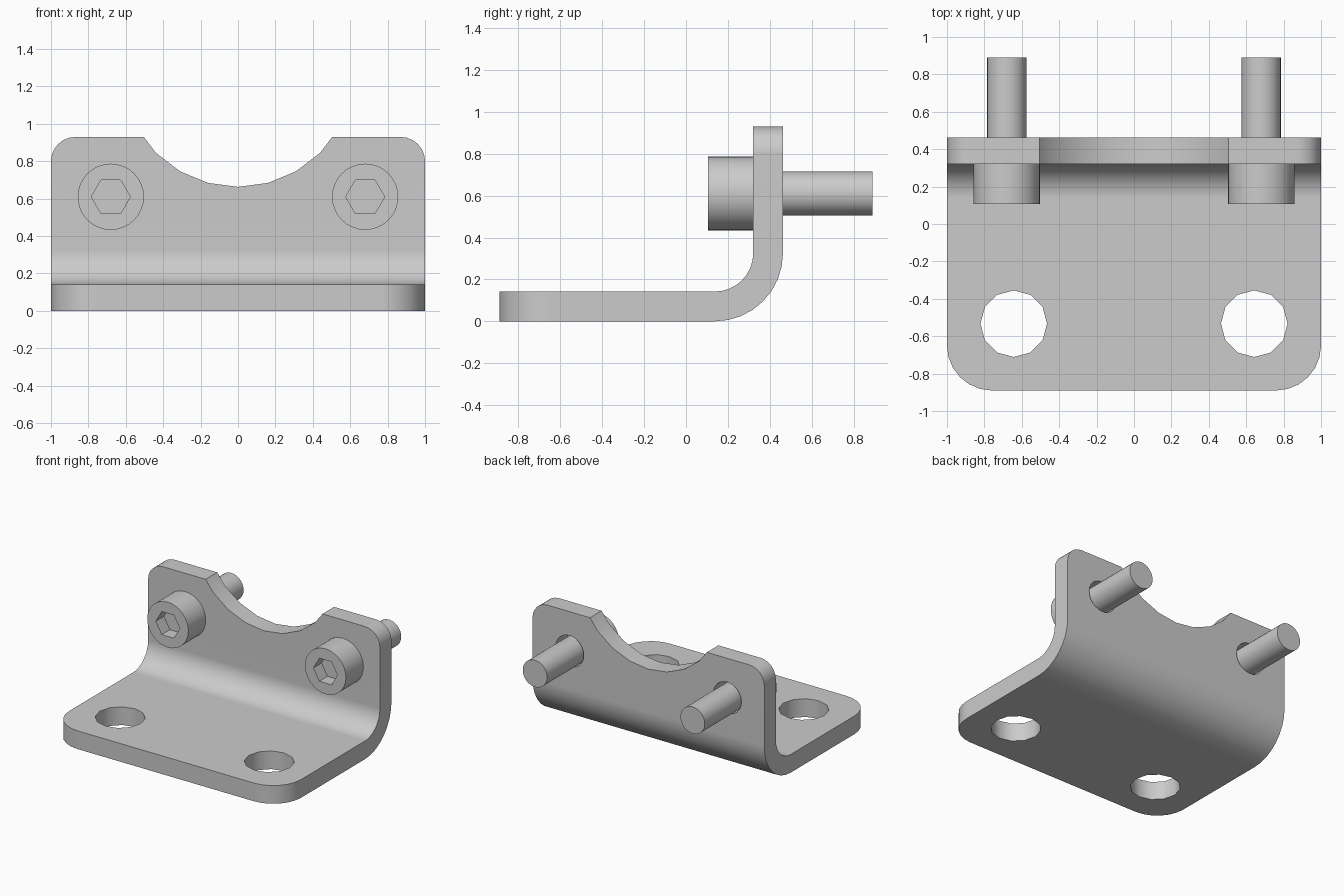
import bpy, bmesh
from math import radians, sin, cos, pi
from mathutils import Matrix, Vector

if "Cube" in bpy.data.objects:
    bpy.data.objects.remove(bpy.data.objects["Cube"])

T = 0.142                      # sheet thickness
FRONT, BACK, TOP = -0.89, 0.463, 0.93
R_OUT = 0.325                  # outer bend radius


def to_object(name, bm):
    bmesh.ops.recalc_face_normals(bm, faces=bm.faces)
    me = bpy.data.meshes.new(name)
    bm.to_mesh(me)
    bm.free()
    ob = bpy.data.objects.new(name, me)
    bpy.context.collection.objects.link(ob)
    return ob


def cylinder(name, r, n, loc, depth, axis='Y', spin=0):
    bm = bmesh.new()
    m = Matrix.Translation(loc)
    if axis == 'Y':
        m = m @ Matrix.Rotation(pi / 2, 4, 'X')
    m = m @ Matrix.Rotation(radians(spin), 4, 'Z')
    bmesh.ops.create_cone(bm, cap_ends=True, segments=n, radius1=r,
                          radius2=r, depth=depth, matrix=m)
    return to_object(name, bm)


def activate(ob):
    bpy.ops.object.select_all(action='DESELECT')
    ob.select_set(True)
    bpy.context.view_layer.objects.active = ob


def cut(ob, cutter):
    activate(ob)
    mod = ob.modifiers.new("cut", 'BOOLEAN')
    mod.operation, mod.solver, mod.object = 'DIFFERENCE', 'EXACT', cutter
    bpy.ops.object.modifier_apply(modifier=mod.name)
    bpy.data.objects.remove(cutter, do_unlink=True)


def smooth(ob):
    activate(ob)
    bpy.ops.object.shade_smooth_by_angle(angle=radians(40))
    mod = ob.modifiers.new("normals", 'WEIGHTED_NORMAL')
    mod.keep_sharp = True


# Bent sheet: L profile swept along x
def bend(r, steps=8):
    cy, cz = BACK - R_OUT, R_OUT
    return [(cy + r * sin(a), cz - r * cos(a))
            for a in (pi / 2 * i / steps for i in range(steps + 1))]


profile = ([(FRONT, 0)] + bend(R_OUT) + [(BACK, TOP), (BACK - T, TOP)]
           + bend(R_OUT - T)[::-1] + [(FRONT, T)])
bm = bmesh.new()
face = bm.faces.new([bm.verts.new((-1, y, z)) for y, z in profile])
ext = bmesh.ops.extrude_face_region(bm, geom=[face])
bmesh.ops.translate(bm, vec=(2, 0, 0),
                    verts=[v for v in ext['geom'] if isinstance(v, bmesh.types.BMVert)])
bmesh.ops.recalc_face_normals(bm, faces=bm.faces)


# Rounded corners of the foot and of the upright plate
def round_corners(test, radius, segments):
    edges = [e for e in bm.edges if all(test(v.co) for v in e.verts)
             and abs(e.verts[0].co.x - e.verts[1].co.x) < 0.01]
    bmesh.ops.bevel(bm, geom=edges, offset=radius, segments=segments,
                    profile=0.5, affect='EDGES')


round_corners(lambda c: abs(c.y - FRONT) < 1e-4, 0.24, 6)
round_corners(lambda c: abs(c.z - TOP) < 1e-4, 0.13, 6)
bracket = to_object("bracket", bm)

# Round notch, foot holes and bolt holes
cut(bracket, cylinder("notch_cutter", 0.62, 24, (0, 0.4, 1.283), 0.6))
for s in (-1, 1):
    cut(bracket, cylinder("foot_hole_cutter", 0.178, 12, (s * 0.643, -0.533, T / 2), 0.4, 'Z'))
    cut(bracket, cylinder("bolt_hole_cutter", 0.122, 24, (s * 0.68, 0.4, 0.622), 0.4))
smooth(bracket)

# Socket-head bolts
HEAD_FRONT, HEAD_BACK, SHAFT_END = 0.106, BACK - T, 0.89
for s, side in ((-1, "left"), (1, "right")):
    def bolt_part(name, r, n, y0, y1, spin=0):
        return cylinder(name, r, n, Vector((s * 0.68, (y0 + y1) / 2, 0.61)), y1 - y0, spin=spin)

    head = bolt_part(side + "_bolt_head", 0.177, 32, HEAD_FRONT, HEAD_BACK)
    cut(head, bolt_part("socket_cutter", 0.104, 6, HEAD_FRONT - 0.1, HEAD_FRONT + 0.1, 90))
    smooth(head)
    smooth(bolt_part(side + "_bolt_shaft", 0.105, 32, HEAD_BACK - 0.05, SHAFT_END))
